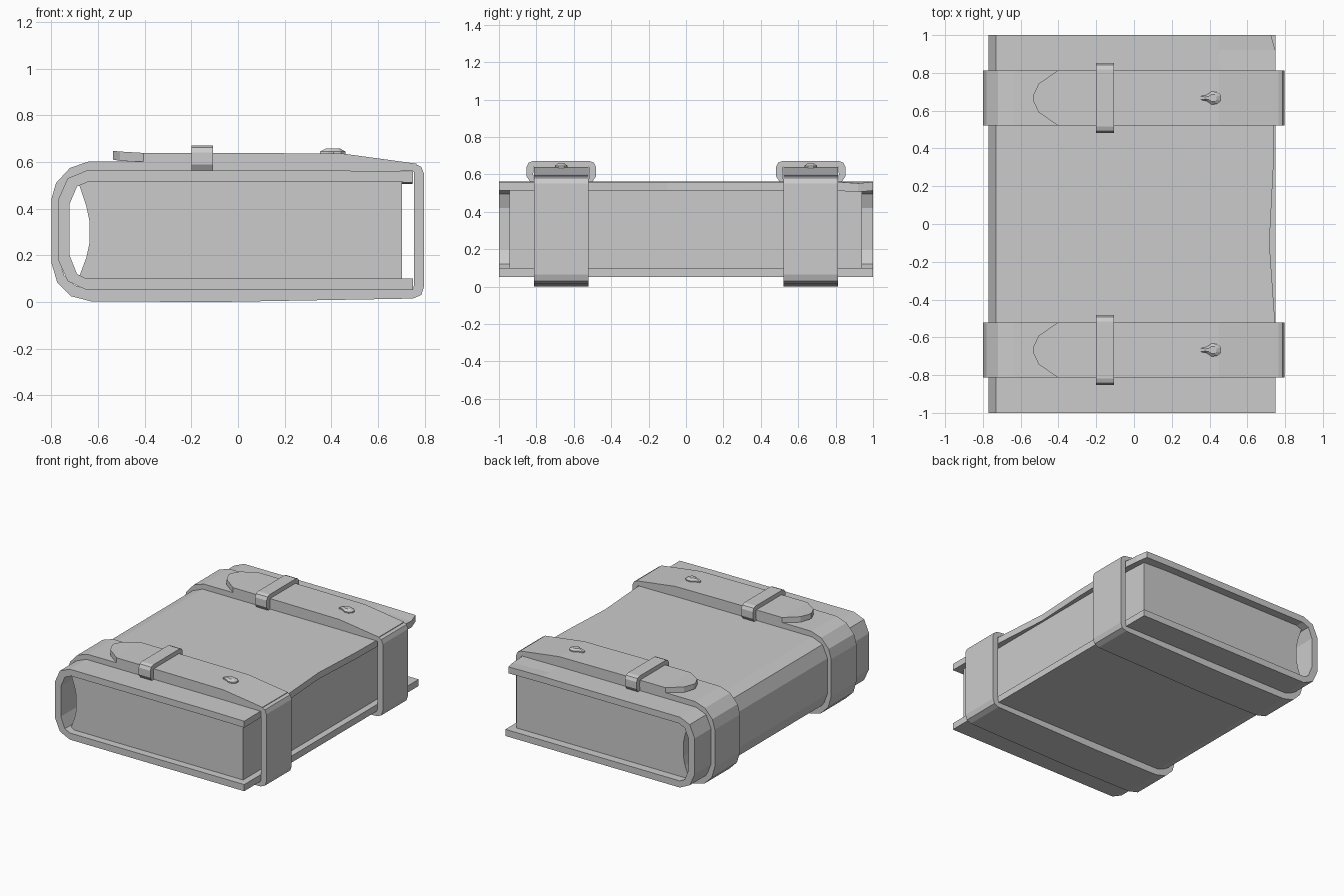
import bpy, bmesh


def loft(name, rings, cyclic=False):
    """Skin a list of equal-length closed rings; cap the ends unless cyclic."""
    bm = bmesh.new()
    vs = [[bm.verts.new(p) for p in r] for r in rings]
    n = len(rings[0])
    pairs = list(zip(vs, vs[1:])) + ([(vs[-1], vs[0])] if cyclic else [])
    for a, b in pairs:
        for i in range(n):
            j = (i + 1) % n
            bm.faces.new((a[i], a[j], b[j], b[i]))
    if not cyclic:
        bm.faces.new(vs[0][::-1])
        bm.faces.new(vs[-1])
    bmesh.ops.recalc_face_normals(bm, faces=bm.faces)
    me = bpy.data.meshes.new(name)
    bm.to_mesh(me)
    bm.free()
    ob = bpy.data.objects.new(name, me)
    bpy.context.collection.objects.link(ob)
    return ob


def xz_ring(profile, y):
    return [(x, y, z) for x, z in profile]


# Cover: C-shaped profile wrapped round the spine, with a worn top fore edge
def cover_ring(y, edge, droop):
    outer = [(edge, 0.56 - droop), (0.45, 0.563), (-0.65, 0.563), (-0.73, 0.53),
             (-0.77, 0.44), (-0.77, 0.18), (-0.73, 0.09), (-0.65, 0.052), (0.75, 0.052)]
    inner = [(0.75, 0.10), (-0.65, 0.10), (-0.69, 0.12), (-0.722, 0.20),
             (-0.722, 0.42), (-0.69, 0.495), (-0.64, 0.516), (0.45, 0.516),
             (edge, 0.513 - droop)]
    return xz_ring(outer + inner, y)


loft("cover", [cover_ring(*s) for s in [
    (-1, 0.75, 0), (-0.5, 0.745, 0), (-0.1, 0.717, 0), (0.3, 0.738, 0),
    (0.8, 0.748, 0), (0.92, 0.748, 0.008), (1, 0.725, 0)]])

# Page block with a hollow spine side
pages = [(0.703, 0.095), (0.703, 0.52), (-0.675, 0.52), (-0.68, 0.50), (-0.65, 0.41),
         (-0.637, 0.35), (-0.637, 0.25), (-0.65, 0.19), (-0.68, 0.11), (-0.675, 0.095)]
loft("pages", [xz_ring(pages, y) for y in (-0.945, 0.94)])

# Strap loop: outer and inner outlines with matching points
strap_out = [(0.75, 0.595), (0.0, 0.605), (-0.64, 0.602), (-0.72, 0.575), (-0.78, 0.51),
             (-0.80, 0.44), (-0.80, 0.17), (-0.775, 0.085), (-0.715, 0.025), (-0.63, 0.003),
             (-0.1, 0.0), (0.75, 0.015), (0.785, 0.03), (0.797, 0.065), (0.797, 0.55),
             (0.785, 0.58)]
strap_in = [(0.75, 0.561), (0.0, 0.561), (-0.65, 0.561), (-0.70, 0.543), (-0.74, 0.50),
            (-0.766, 0.44), (-0.766, 0.18), (-0.745, 0.115), (-0.70, 0.072), (-0.65, 0.055),
            (-0.1, 0.055), (0.74, 0.055), (0.752, 0.06), (0.754, 0.075), (0.754, 0.54),
            (0.754, 0.555)]
# Tongue stations: x, half width, bottom z, top z
tongue = [(0.765, 0.145, 0.57, 0.593), (0.45, 0.145, 0.58, 0.636), (0.0, 0.145, 0.58, 0.639),
          (-0.405, 0.145, 0.60, 0.639), (-0.505, 0.075, 0.605, 0.645),
          (-0.535, 0.012, 0.61, 0.648)]
# Keeper arch: half outlines as y offset and z
keep_out = [(0.165, 0.558), (0.186, 0.59), (0.186, 0.64), (0.175, 0.662), (0.152, 0.671)]
keep_in = [(0.148, 0.64), (0.15, 0.60), (0.145, 0.558)]
# Teardrop stud outline
stud = [(0.352, -0.01), (0.385, -0.016), (0.41, -0.034), (0.442, -0.032), (0.46, -0.014)]
stud += [(x, -y) for x, y in reversed(stud)]

for side, sy in (("front", -0.667), ("back", 0.667)):
    w = 0.145
    loft(f"{side}_strap", [xz_ring(strap_out, sy - w), xz_ring(strap_out, sy + w),
                           xz_ring(strap_in, sy + w), xz_ring(strap_in, sy - w)], cyclic=True)

    loft(f"{side}_strap_tongue", [[(x, sy - h, b), (x, sy + h, b), (x, sy + h, t), (x, sy - h, t)]
                                  for x, h, b, t in tongue])

    arch = (keep_out + [(-y, z) for y, z in reversed(keep_out)]
            + [(-y, z) for y, z in reversed(keep_in)] + keep_in)
    loft(f"{side}_strap_keeper", [[(x, sy + y, z) for y, z in arch] for x in (-0.2, -0.107)])

    loft(f"{side}_strap_stud", [[(0.41 + (x - 0.41) * s, sy + y * s, z) for x, y in stud]
                                for s, z in ((1, 0.62), (1, 0.645), (0.55, 0.658))])
